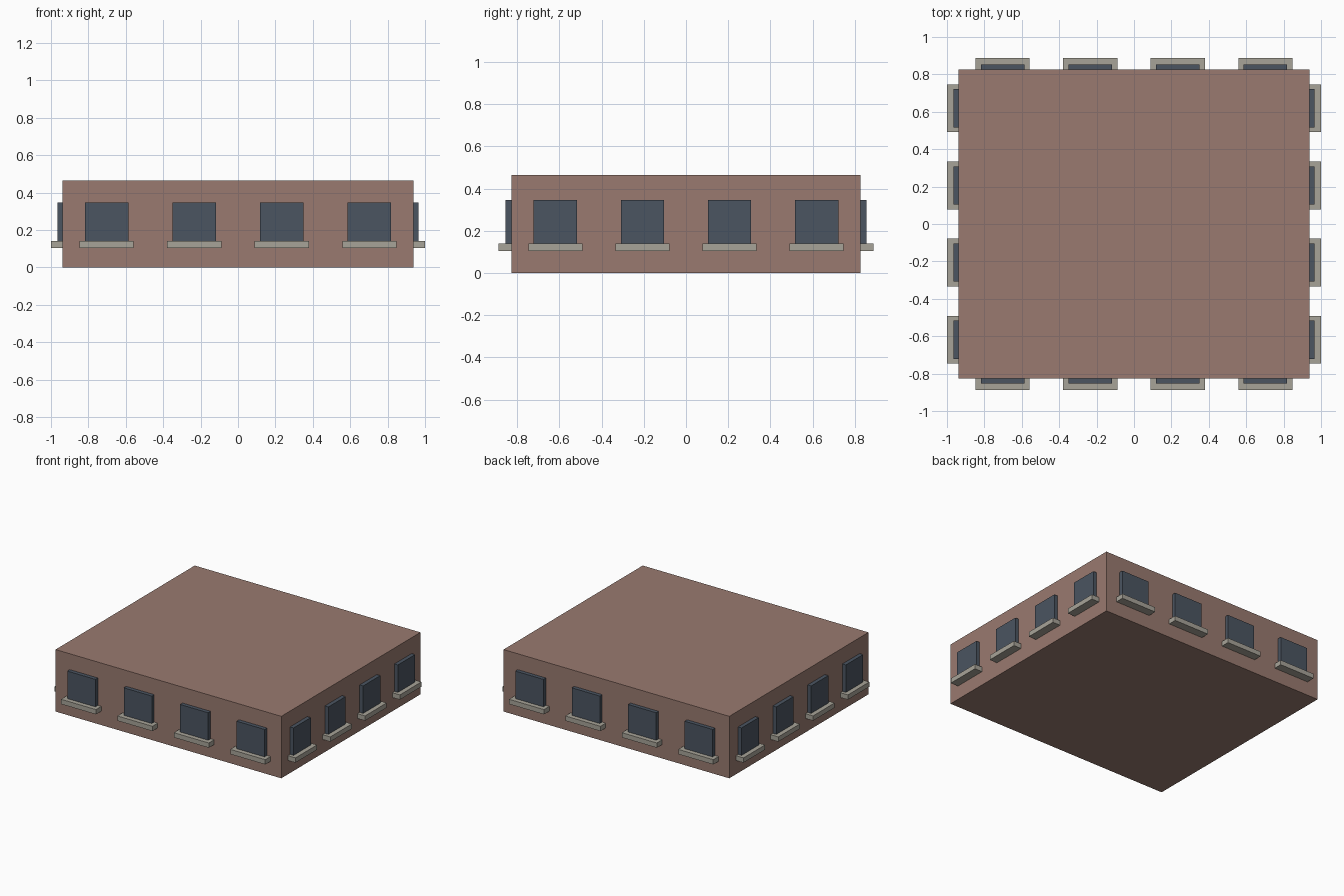
import bpy
from math import pi
from mathutils import Matrix, Vector

cube = bpy.data.objects.get("Cube")
if cube:
    bpy.data.objects.remove(cube, do_unlink=True)


def material(name, rgb):
    mat = bpy.data.materials.new(name)
    mat.use_nodes = True
    mat.diffuse_color = (*rgb, 1)
    mat.node_tree.nodes["Principled BSDF"].inputs["Base Color"].default_value = (*rgb, 1)
    return mat


BRICK = material("dusty_brick", (0.32, 0.195, 0.16))
GLASS = material("slate_glass", (0.07, 0.09, 0.12))
STONE = material("pale_stone", (0.39, 0.37, 0.315))


def box(name, low, high, mat, turn=0):
    """Axis-aligned box between two corners, turned about z."""
    low, high = Vector(low), Vector(high)
    bpy.ops.mesh.primitive_cube_add(size=1)
    obj = bpy.context.object
    obj.name = name
    place = Matrix.Translation((low + high) / 2) @ Matrix.Diagonal((*(high - low), 1))
    obj.data.transform(Matrix.Rotation(turn, 4, "Z") @ place)
    obj.data.materials.append(mat)


HALF_X, HALF_Y, HEIGHT = 0.937, 0.825, 0.465
SILL_TOP = 0.14
EMBED = 0.02

# Storey block
box("storey_block", (-HALF_X, -HALF_Y, 0), (HALF_X, HALF_Y, HEIGHT), BRICK)

# Four windows with sills on each wall: name, turn, half length, wall distance
walls = [
    ("front", 0, HALF_X, HALF_Y),
    ("left", pi / 2, HALF_Y, HALF_X),
    ("back", pi, HALF_X, HALF_Y),
    ("right", -pi / 2, HALF_Y, HALF_X),
]
for side, turn, half, dist in walls:
    glass_half = half * 0.124
    sill_half = half * 0.155
    for i in range(4):
        c = half * (i - 1.5) / 2
        box(f"{side}_window_{i + 1}",
            (c - glass_half, -dist - 0.029, SILL_TOP),
            (c + glass_half, -dist + EMBED, 0.346), GLASS, turn)
        box(f"{side}_sill_{i + 1}",
            (c - sill_half, -dist - 0.063, 0.104),
            (c + sill_half, -dist + EMBED, SILL_TOP), STONE, turn)
